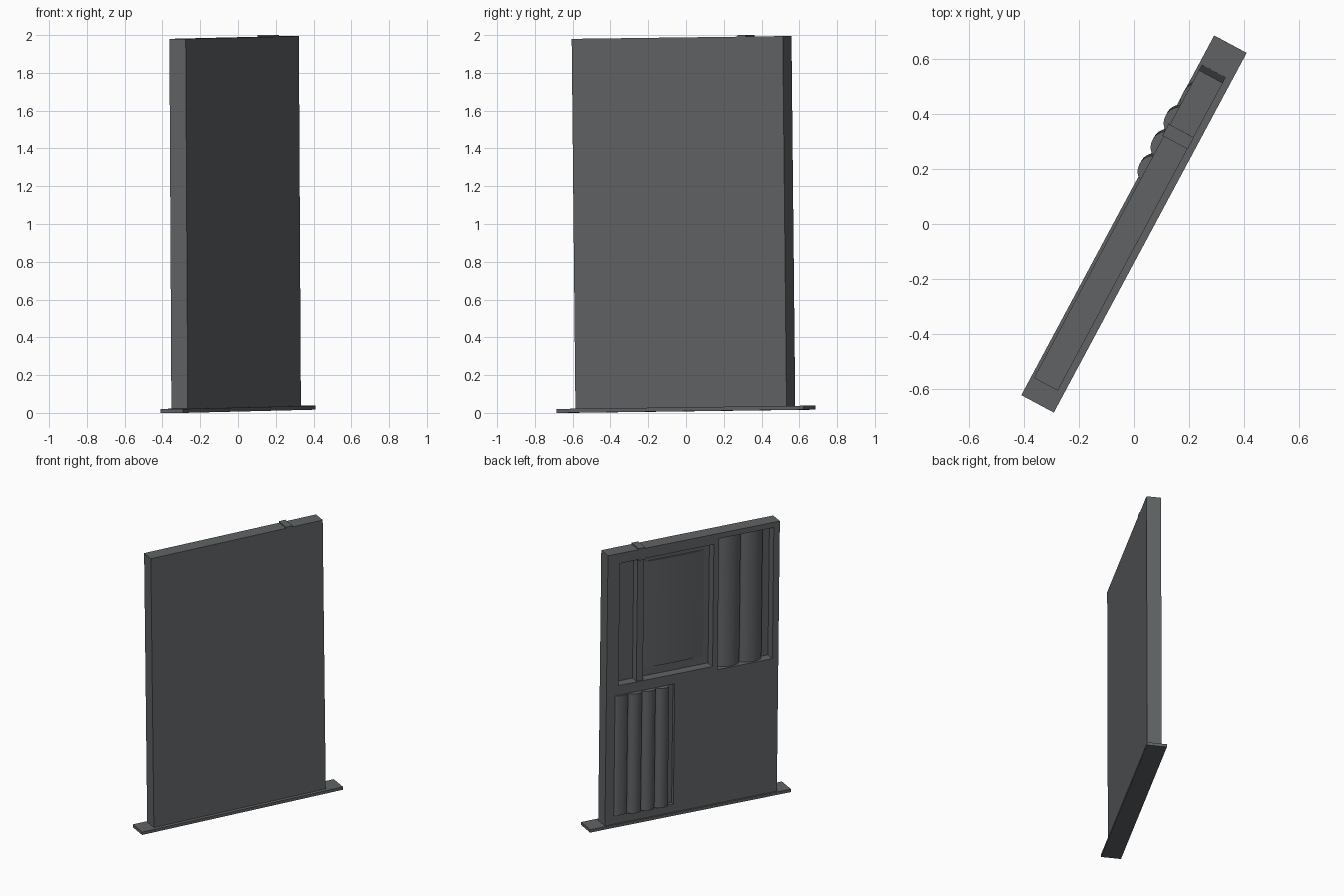
import bpy, bmesh, math
from mathutils import Matrix, Vector

if "Cube" in bpy.data.objects:
    bpy.data.objects.remove(bpy.data.objects["Cube"])

mat = bpy.data.materials.new("dark grey")
mat.diffuse_color = (0.118, 0.125, 0.13, 1)
mat.use_nodes = True
mat.node_tree.nodes["Principled BSDF"].inputs["Base Color"].default_value = mat.diffuse_color

# Whole model leans slightly and is turned about z
PLACE = (Matrix.Translation((0, 0, 0.0085))
         @ Matrix.Rotation(math.radians(61.8), 4, 'Z')
         @ Matrix.Rotation(-0.0115, 4, 'Y'))
C = -0.0075           # panel centre along its length
FRONT, BACK = -0.042, 0.056
FLOOR = BACK - 0.065  # floor of the recesses
Z0, Z1 = 0.021, 1.979


def finish(name, bm):
    bmesh.ops.recalc_face_normals(bm, faces=bm.faces)
    bm.transform(PLACE)
    me = bpy.data.meshes.new(name)
    bm.to_mesh(me)
    bm.free()
    me.materials.append(mat)
    ob = bpy.data.objects.new(name, me)
    bpy.context.collection.objects.link(ob)
    return ob


def box(name, x0, x1, y0, y1, z0, z1):
    bm = bmesh.new()
    bmesh.ops.create_cube(bm, size=1)
    for v in bm.verts:
        v.co = Vector(((x0 + x1) / 2 + v.co.x * (x1 - x0),
                       (y0 + y1) / 2 + v.co.y * (y1 - y0),
                       (z0 + z1) / 2 + v.co.z * (z1 - z0)))
    return finish(name, bm)


def ridged(name, s0, s1, h0, h1, height, base, n=48):
    """Upright sheet whose cross-section follows height(s)."""
    pts = [(s0, base)]
    for i in range(n + 1):
        s = s0 + (s1 - s0) * i / n
        pts.append((s, height(s)))
    pts.append((s1, base))
    bm = bmesh.new()
    f = bm.faces.new([bm.verts.new((C + s, v, Z0 + h0)) for s, v in pts])
    r = bmesh.ops.extrude_face_region(bm, geom=[f])
    bmesh.ops.translate(bm, vec=(0, 0, h1 - h0),
                        verts=[g for g in r['geom'] if isinstance(g, bmesh.types.BMVert)])
    ob = finish(name, bm)
    bpy.ops.object.select_all(action='DESELECT')
    ob.select_set(True)
    bpy.context.view_layer.objects.active = ob
    bpy.ops.object.shade_smooth_by_angle(angle=math.radians(35))
    return ob


def lobe(s, start, period):
    """Half-round scallops, 0 at the creases and 1 at the crowns."""
    t = ((s - start) / period) % 1
    return math.sqrt(max(0, 1 - (2 * t - 1) ** 2))


# Base plate
box("base_plate", -0.741, 0.741, -0.067, 0.067, 0, Z0)

# Panel with recesses cut in the back
panel = box("panel", C - 0.634, C + 0.634, FRONT, BACK, Z0, Z1)
recesses = [(-0.148, 0.545, 1.0, 1.885, FLOOR),
            (-0.59, -0.185, 0.97, 1.92, FLOOR),
            (0.13, 0.57, 0.06, 0.93, 0.03)]
for s0, s1, h0, h1, floor in recesses:
    cut = box("recess_cutter", C + s0, C + s1, floor, BACK + 0.1, Z0 + h0, Z0 + h1)
    cut.hide_render = True
    m = panel.modifiers.new("recess", 'BOOLEAN')
    m.operation = 'DIFFERENCE'
    m.solver = 'EXACT'
    m.object = cut
    bpy.context.view_layer.objects.active = panel
    bpy.ops.object.modifier_apply(modifier=m.name)
    bpy.data.objects.remove(cut)

# Strap in the upper recess, hooked over the top edge
a, b = C + 0.362, C + 0.41
box("strap", a, b, FLOOR - 0.005, 0.048, Z0 + 1.0, Z0 + 1.89)
box("strap_hook", a, b, FRONT - 0.001, BACK + 0.005, Z1 - 0.002, 1.988)
box("strap_tab", a, b, BACK - 0.002, BACK + 0.005, Z1 - 0.078, Z1)

# Gently domed inset panel
ridged("inset_panel", -0.11, 0.335, 1.06, 1.83,
       lambda s: FLOOR + 0.001 + 0.012 * (1 - ((s - 0.1125) / 0.2225) ** 2),
       FLOOR - 0.005)

# Two broad folds, upper recess
ridged("upper_folds", -0.536, -0.21, 0.97, 1.92,
       lambda s: FLOOR + 0.002 + 0.048 * lobe(s, -0.536, 0.163), FLOOR - 0.005, 64)


# Narrow folds that bulge out of the lower recess; the outer one is flatter
def lower(s):
    return 0.046 + (0.039 if s < 0.47 else 0.022) * lobe(s, 0.17, 0.1)


ridged("lower_folds", 0.17, 0.57, 0.062, 0.928, lower, 0.025, 80)
